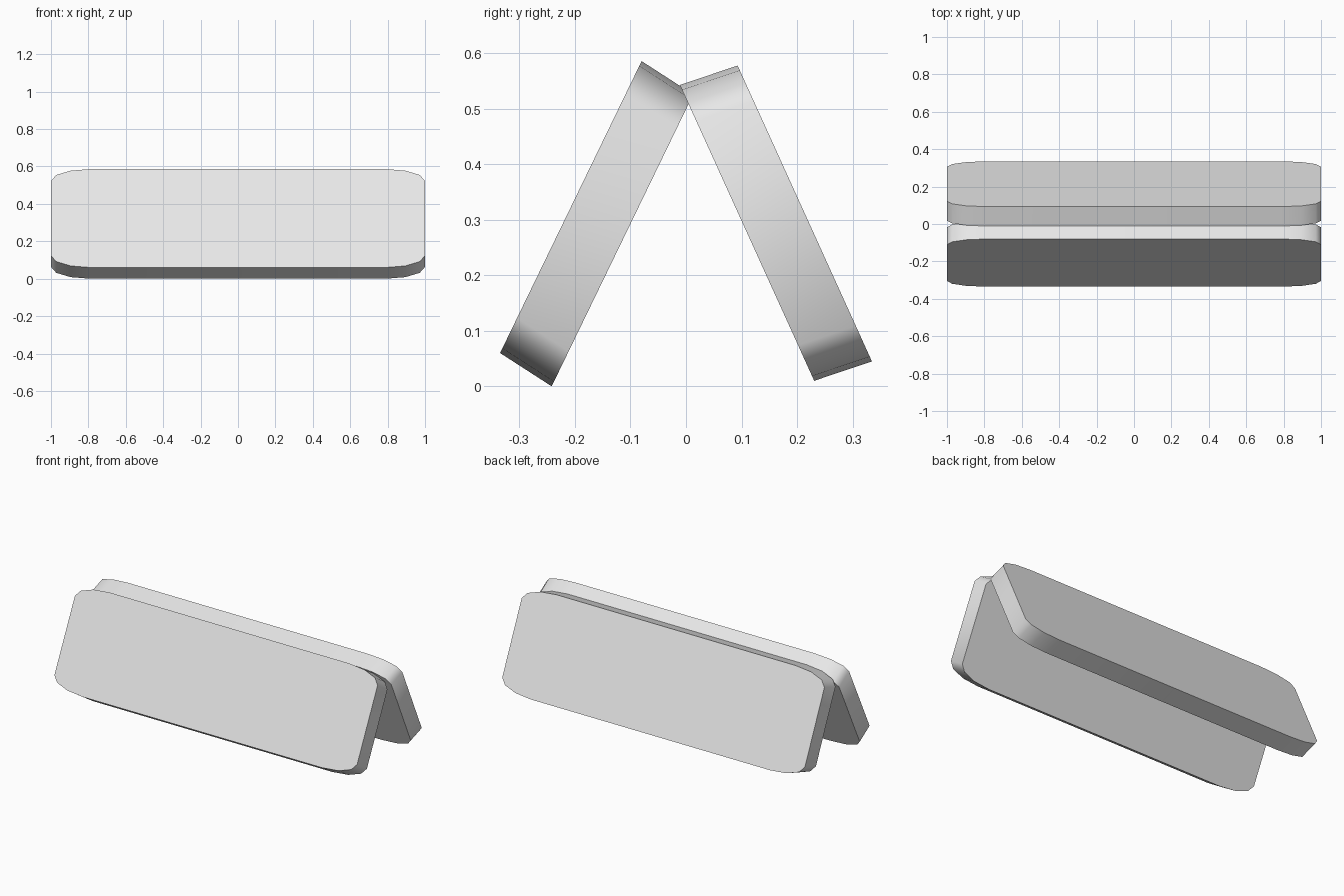
import bpy
import bmesh
from math import sin, cos, pi, radians
from mathutils import Vector

cube = bpy.data.objects.get("Cube")
if cube:
    bpy.data.objects.remove(cube, do_unlink=True)

GREY = (0.8, 0.8, 0.8, 1.0)
mat = bpy.data.materials.new("light grey")
mat.use_nodes = True
mat.diffuse_color = GREY
mat.node_tree.nodes["Principled BSDF"].inputs["Base Color"].default_value = GREY


def rounded_outline(rx, rv, steps=3):
    """Rectangle x -1..1, v 0..1 with elliptical corners."""
    points = []
    corners = [(1, 1), (-1, 1), (-1, 0), (1, 0)]
    for quarter, (sx, v) in enumerate(corners):
        cx = sx * (1 - rx)
        cv = v + (rv if v == 0 else -rv)
        for i in range(steps + 1):
            a = pi / 2 * (quarter + i / steps)
            points.append((cx + rx * cos(a), cv + rv * sin(a)))
    return points


def make_slab(name, outer_bottom, outer_top, inner_bottom):
    """Slanted board given by three corners of its (y, z) section."""
    base = Vector((0, *outer_bottom))
    along = Vector((0, *outer_top)) - base
    through = Vector((0, *inner_bottom)) - base
    bm = bmesh.new()
    ring = [bm.verts.new(Vector((x, 0, 0)) + base + along * v)
            for x, v in rounded_outline(0.21, 0.12)]
    face = bm.faces.new(ring)
    extruded = bmesh.ops.extrude_face_region(bm, geom=[face], use_keep_orig=True)
    moved = [e for e in extruded["geom"] if isinstance(e, bmesh.types.BMVert)]
    bmesh.ops.translate(bm, verts=moved, vec=through)
    bmesh.ops.recalc_face_normals(bm, faces=bm.faces)
    mesh = bpy.data.meshes.new(name)
    bm.to_mesh(mesh)
    bm.free()
    mesh.materials.append(mat)
    obj = bpy.data.objects.new(name, mesh)
    bpy.context.collection.objects.link(obj)
    # Smooth rim, sharp edges around the broad faces
    bpy.ops.object.select_all(action="DESELECT")
    obj.select_set(True)
    bpy.context.view_layer.objects.active = obj
    bpy.ops.object.shade_smooth_by_angle(angle=radians(50))


# Two boards leaning together
make_slab("front_board", (-0.335, 0.06), (-0.08, 0.586), (-0.242, 0.0))
make_slab("back_board", (0.335, 0.045), (0.093, 0.578), (0.231, 0.01))
